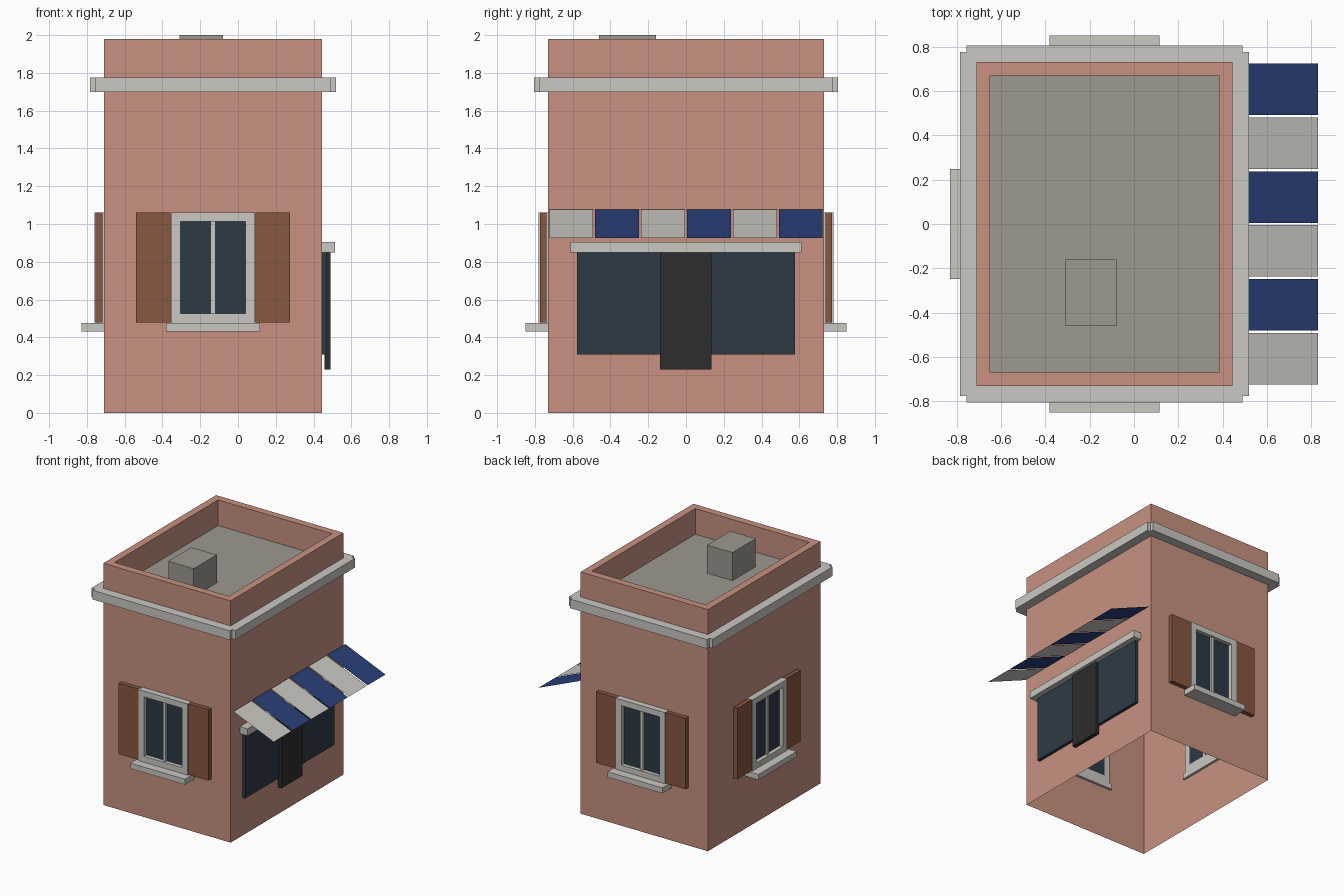
import bpy, bmesh
from math import pi
from mathutils import Matrix

if "Cube" in bpy.data.objects:
    bpy.data.objects.remove(bpy.data.objects["Cube"], do_unlink=True)


def material(name, r, g, b):
    m = bpy.data.materials.new(name)
    m.use_nodes = True
    m.diffuse_color = (r, g, b, 1)
    bsdf = next(n for n in m.node_tree.nodes if n.type == 'BSDF_PRINCIPLED')
    bsdf.inputs["Base Color"].default_value = (r, g, b, 1)
    bsdf.inputs["Roughness"].default_value = 0.8
    return m


PINK = material("pink plaster", 0.58, 0.285, 0.22)
TRIM = material("pale stone", 0.59, 0.58, 0.54)
GREY = material("roof grey", 0.335, 0.32, 0.285)
BROWN = material("shutter brown", 0.246, 0.095, 0.052)
GLASS = material("dark glass", 0.026, 0.042, 0.06)
BLACK = material("door charcoal", 0.026, 0.026, 0.026)
BLUE = material("awning blue", 0.022, 0.05, 0.19)


def finish(name, bm, *mats):
    mesh = bpy.data.meshes.new(name)
    bm.to_mesh(mesh)
    bm.free()
    for m in mats:
        mesh.materials.append(m)
    ob = bpy.data.objects.new(name, mesh)
    bpy.context.scene.collection.objects.link(ob)
    return ob


def box(name, mat, x, y, z, place=Matrix()):
    """Box from (low, high) ranges, moved by a placement matrix."""
    bm = bmesh.new()
    bmesh.ops.create_cube(bm, size=1)
    for v in bm.verts:
        for i, (low, high) in enumerate((x, y, z)):
            v.co[i] = low if v.co[i] < 0 else high
    ob = finish(name, bm, mat)
    ob.matrix_world = place
    return ob


def wall(x, y, angle):
    """Local frame of a wall: x runs along it, -y points outward."""
    return Matrix.Translation((x, y, 0)) @ Matrix.Rotation(angle, 4, 'Z')


CX, HX, HY = -0.1325, 0.577, 0.73
TOP, ROOF, RIM = 1.98, 1.77, 0.06

# Building shell: open underneath, parapet rim and sunken roof
bm = bmesh.new()
rings = []
for inset, z in ((0, 0), (0, TOP), (RIM, TOP), (RIM, ROOF)):
    rings.append([bm.verts.new((CX + sx * (HX - inset), sy * (HY - inset), z))
                  for sx, sy in ((-1, -1), (1, -1), (1, 1), (-1, 1))])
for a, b in zip(rings, rings[1:]):
    for i in range(4):
        j = (i + 1) % 4
        bm.faces.new((a[i], a[j], b[j], b[i]))
bm.faces.new(rings[-1]).material_index = 1
finish("building_shell", bm, PINK, GREY)

box("roof_vent", GREY, (-0.31, -0.08), (-0.46, -0.16), (ROOF - 0.02, 2.0))

FRONT = wall(CX, -HY, 0)
BACK = wall(CX, HY, pi)
LEFT = wall(CX - HX, 0, -pi / 2)
RIGHT = wall(CX + HX, 0, pi / 2)

# Cornice strips with stepped corners
for side, place, half in (("front", FRONT, HX), ("back", BACK, HX),
                          ("left", LEFT, HY), ("right", RIGHT, HY)):
    w = half + 0.045
    box(side + "_cornice", TRIM, (-w, w), (-0.075, 0), (1.70, 1.775), place)

# Shuttered windows on three walls
SILL, HEAD, BAR = 0.477, 1.06, 0.048
W = 0.2225
for side, place in (("front", FRONT), ("back", BACK), ("left", LEFT)):
    n = side + "_window_"
    deep = (-0.05, 0.02)
    box(n + "sill", TRIM, (-0.248, 0.248), (-0.12, 0.02), (0.432, SILL), place)
    box(n + "head", TRIM, (-W, W), deep, (HEAD - BAR, HEAD), place)
    box(n + "bottom_rail", TRIM, (-W, W), deep, (SILL, SILL + BAR), place)
    box(n + "mullion", TRIM, (-0.013, 0.013), (-0.035, 0.02),
        (SILL + BAR, HEAD - BAR), place)
    for s, hand in ((-1, "a"), (1, "b")):
        def span(p, q):
            return tuple(sorted((s * p, s * q)))
        box(n + "jamb_" + hand, TRIM, span(W - 0.05, W), deep,
            (SILL + BAR, HEAD - BAR), place)
        box(n + "pane_" + hand, GLASS, span(0.013, W - 0.05), (-0.018, 0.018),
            (SILL + BAR, HEAD - BAR), place)
        box(n + "shutter_" + hand, BROWN, span(W + 0.002, 0.407),
            (-0.044, -0.008), (SILL + 0.002, HEAD), place)

# Shop front
box("shop_window", GLASS, (-0.576, 0.576), (-0.025, 0.01), (0.31, 0.85), RIGHT)
box("shop_door", BLACK, (-0.138, 0.136), (-0.045, -0.014), (0.23, 0.85), RIGHT)
box("shop_header", TRIM, (-0.611, 0.611), (-0.07, 0), (0.848, 0.905), RIGHT)

# Awning: six thin sloping cloth strips
for i in range(6):
    bm = bmesh.new()
    y = (i - 2.5) * 0.243
    bm.faces.new([bm.verts.new(p) for p in (
        (0.465, y - 0.116, 1.077), (0.83, y - 0.116, 0.925),
        (0.83, y + 0.116, 0.925), (0.465, y + 0.116, 1.077))])
    finish(f"awning_strip_{i + 1}", bm, BLUE if i % 2 else TRIM)
